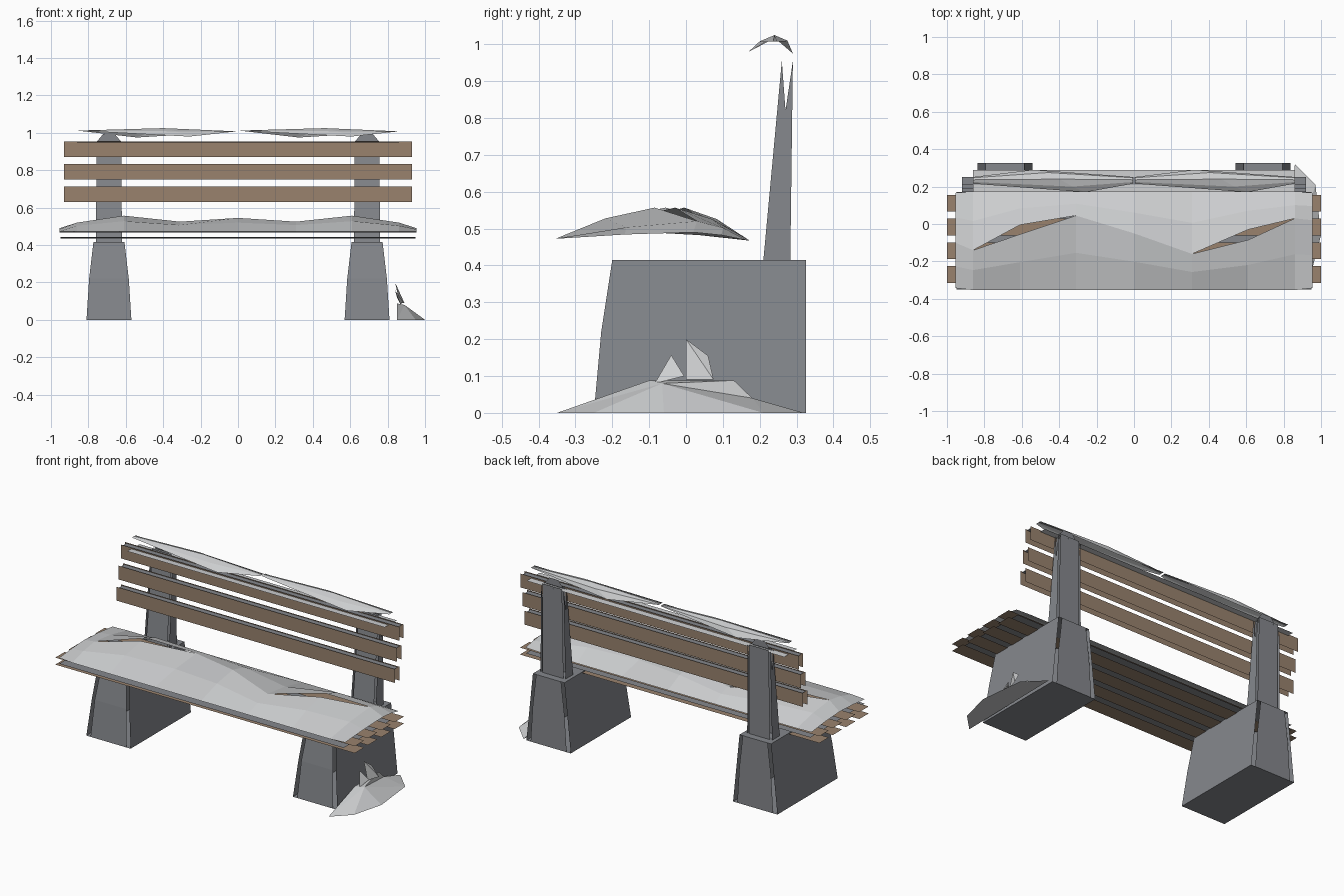
import bpy
import bmesh

cube = bpy.data.objects.get("Cube")
if cube:
    bpy.data.objects.remove(cube)


def material(name, rgb):
    m = bpy.data.materials.new(name)
    m.use_nodes = True
    m.diffuse_color = (*rgb, 1)
    m.node_tree.nodes["Principled BSDF"].inputs["Base Color"].default_value = (*rgb, 1)
    return m


WOOD = material("brown wood", (0.32, 0.225, 0.155))
STONE = material("grey stone", (0.235, 0.245, 0.265))
SNOW = material("pale snow", (0.61, 0.62, 0.63))


def mesh_object(name, mat, verts, faces, closed=False):
    bm = bmesh.new()
    vs = [bm.verts.new(v) for v in verts]
    for f in faces:
        bm.faces.new([vs[i] for i in f])
    if closed:
        bmesh.ops.recalc_face_normals(bm, faces=bm.faces)
    me = bpy.data.meshes.new(name)
    bm.to_mesh(me)
    bm.free()
    me.materials.append(mat)
    ob = bpy.data.objects.new(name, me)
    bpy.context.collection.objects.link(ob)
    return ob


def sheet(name, mat, rows):
    """Surface through rows of points, running left to right then front to back."""
    n = len(rows[0])
    faces = [(j * n + i, j * n + i + 1, (j + 1) * n + i + 1, (j + 1) * n + i)
             for j in range(len(rows) - 1) for i in range(n - 1)]
    return mesh_object(name, mat, [p for r in rows for p in r], faces)


def panel(name, mat, x, near, far, flip=False):
    """Rectangle across x between two (y, z) edges."""
    verts = [(-x, *near), (x, *near), (x, *far), (-x, *far)]
    return mesh_object(name, mat, verts, [(3, 2, 1, 0) if flip else (0, 1, 2, 3)])


def upright(name, cx, front, rear, wall, spread):
    """Front and rear panels from (half width, y, z) levels, between two loose side
    walls with a (y, z) outline that lean in from one half width to another."""
    for label, levels, step in (("front", front, 1), ("rear", rear, -1)):
        sheet(f"{name}_{label}", STONE,
              [[(cx - w, y, z), (cx + w, y, z)] for w, y, z in levels[::step]])
    z0, z1 = front[0][2], front[-1][2]
    for label, s in (("inner", -1), ("outer", 1)):
        verts = [(cx + s * (spread[0] + (spread[1] - spread[0]) * (z - z0) / (z1 - z0)), y, z)
                 for y, z in wall]
        mesh_object(f"{name}_wall_{label}", STONE, verts, [range(len(verts))[::s]])


def cap(name, cx, w, y0, y1, z, flip=False):
    verts = [(cx - w, y0, z), (cx + w, y0, z), (cx + w, y1, z), (cx - w, y1, z)]
    mesh_object(name, STONE, verts, [(3, 2, 1, 0) if flip else (0, 1, 2, 3)])


# Stone legs and back posts
for side, s in (("left", 1), ("right", -1)):
    cx = 0.69 * s
    upright(side + "_leg", cx,
            [(0.12, -0.25, 0), (0.106, -0.23, 0.22), (0.083, -0.2, 0.415)],
            [(0.12, 0.325, 0), (0.106, 0.325, 0.22), (0.083, 0.325, 0.415)],
            [(-0.25, 0), (0.325, 0), (0.325, 0.415), (-0.2, 0.415), (-0.23, 0.22)],
            (0.148, 0.105))
    cap(side + "_leg_sole", cx, 0.148, -0.25, 0.325, 0, flip=True)
    cap(side + "_leg_top", cx, 0.105, -0.2, 0.325, 0.415)
    upright(side + "_back_post", cx,
            [(0.07, 0.21, 0.415), (0.065, 0.26, 0.955)],
            [(0.07, 0.283, 0.415), (0.065, 0.29, 0.955)],
            [(0.21, 0.415), (0.283, 0.415), (0.29, 0.955), (0.27, 0.82), (0.26, 0.955)],
            (0.083, 0.075))
    mesh_object(side + "_post_tip", STONE,
                [(cx + dx, 0.275, z) for dx, z in
                 ((-0.063, 0.955), (0.063, 0.955), (0.03, 0.995), (-0.03, 0.995))],
                [(0, 1, 2, 3)])

# Seat slats: upper and lower boards, with a grey sheet between them
for i in range(4):
    y = -0.27 + i * 0.127
    for layer, z in (("lower", 0.41), ("upper", 0.452)):
        panel(f"seat_slat_{i + 1}_{layer}", WOOD, 1.0, (y - 0.045, z), (y + 0.045, z),
              flip=layer == "lower")
panel("seat_underlay", STONE, 0.95, (-0.35, 0.442), (0.17, 0.436), flip=True)

# Back slats with a strip of grey along the top
for i in range(3):
    y, z = 0.17 + 0.02 * i, 0.63 + 0.12 * i
    top = z + 0.083
    panel(f"back_slat_{i + 1}_front", WOOD, 0.93, (y, z), (y, top))
    panel(f"back_slat_{i + 1}_rear", WOOD, 0.93, (y + 0.04, z), (y + 0.04, top), flip=True)
    panel(f"back_slat_{i + 1}_top", STONE, 0.92, (y, top - 0.005), (y + 0.04, top - 0.005))

# Seat snow: front and back sheets meet on a ridge that opens in two slits
xs = [-0.955, -0.86, -0.61, -0.31, 0, 0.31, 0.61, 0.86, 0.955]
heights = [0.49, 0.52, 0.557, 0.525, 0.545, 0.525, 0.557, 0.52, 0.49]
front_y = [-0.1, -0.14, -0.055, 0.045, -0.05, -0.16, -0.085, 0.03, 0.02]
back_y = [-0.1, -0.14, -0.005, 0.045, -0.05, -0.16, -0.03, 0.03, 0.02]


def snow_half(name, ridge_y, edge_y, edge_z, flip):
    ridge = [(x, y, z) for x, y, z in zip(xs, ridge_y, heights)]
    edge = [(x, edge_y * (0.97 if abs(x) > 0.9 else 1), edge_z) for x in xs]
    mid = [(x, (y + edge_y) / 2, edge_z + (z - edge_z) * 0.65) for x, y, z in ridge]
    rows = [edge, mid, ridge]
    sheet(name, SNOW, rows[::-1] if flip else rows)


snow_half("seat_snow_front", front_y, -0.353, 0.473, False)
snow_half("seat_snow_back", back_y, 0.172, 0.468, True)

# Snow on top of the backrest: flat base and two thin skewed drifts
panel("back_snow_base", SNOW, 0.86, (0.17, 0.947), (0.29, 0.943))
arc = [(0.17, 0.98, 0.6), (0.2, 1.008, 0.53), (0.24, 1.025, 0.46),
       (0.275, 1.01, 0.4), (0.29, 0.975, 0.32)]
for side, x0 in (("left", 0.005), ("right", -0.86)):
    rows = []
    for y, z, skew in arc:
        tip_y = 0.235 + (y - 0.235) * 0.3
        rows.append([(x0, tip_y, 1.012), (x0 + skew, y, z), (x0 + 0.855, tip_y, 1.008)])
    sheet(side + "_back_snow_drift", SNOW, rows)

# Snow heap beside the left leg
mesh_object("snow_heap", SNOW,
            [(0.85, -0.35, 0), (0.95, -0.25, 0), (1.0, -0.06, 0), (0.97, 0.21, 0),
             (0.86, 0.32, 0), (0.89, -0.065, 0.08), (0.85, -0.1, 0.088),
             (0.85, 0.13, 0.088), (0.85, 0.18, 0.04)],
            [(0, 1, 5), (1, 2, 5), (2, 3, 5), (3, 8, 5), (8, 7, 5), (3, 4, 8), (0, 5, 6),
             (5, 7, 6), (0, 6, 7, 8, 4), (0, 4, 3, 2, 1)], closed=True)

# Jagged points on the heap: outer foot, far foot, shoulder, tip
spikes = [[(0.87, -0.085, 0.08), (0.88, -0.005, 0.1), (0.85, -0.02, 0.12), (0.84, -0.04, 0.157)],
          [(0.865, 0, 0.09), (0.89, 0.075, 0.09), (0.85, 0.06, 0.155), (0.84, 0, 0.2)]]
for i, points in enumerate(spikes):
    mesh_object(f"snow_point_{i + 1}", SNOW, points,
                [(0, 1, 2), (0, 2, 3), (0, 3, 1), (1, 3, 2)], closed=True)
